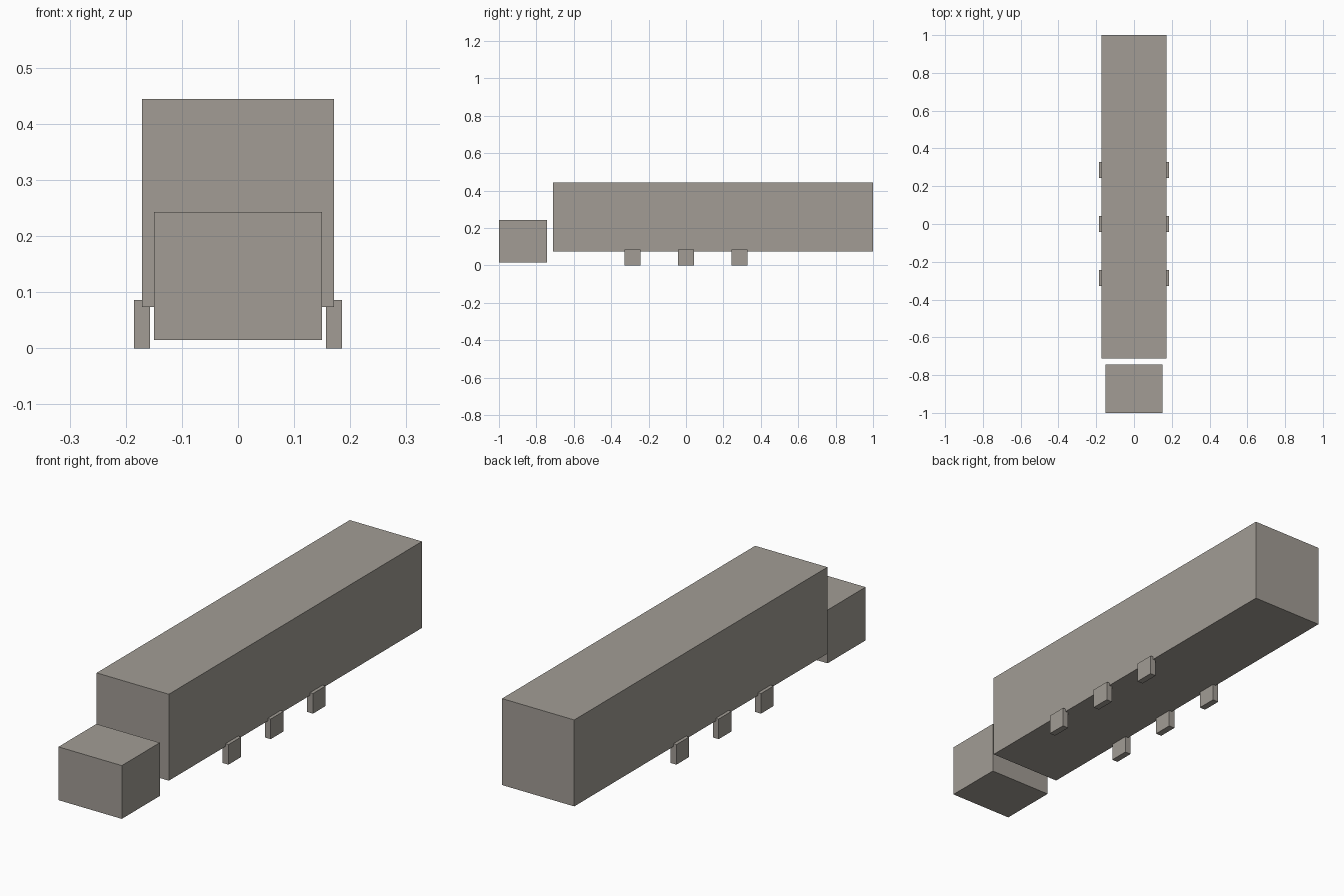
import bpy

if "Cube" in bpy.data.objects:
    bpy.data.objects.remove(bpy.data.objects["Cube"])

# Single warm grey for the whole model
grey = bpy.data.materials.new("warm_grey")
grey.diffuse_color = (0.36, 0.335, 0.30, 1.0)
grey.use_nodes = True
grey.node_tree.nodes["Principled BSDF"].inputs["Base Color"].default_value = grey.diffuse_color


def box(name, low, high):
    """Axis-aligned block between two opposite corners."""
    centre = [(a + b) / 2 for a, b in zip(low, high)]
    bpy.ops.mesh.primitive_cube_add(size=1, location=centre)
    obj = bpy.context.object
    obj.name = name
    obj.scale = [b - a for a, b in zip(low, high)]
    bpy.ops.object.transform_apply(location=False, rotation=False, scale=True)
    obj.data.materials.append(grey)
    return obj


# Long cargo body and the lower cab in front of it
box("cargo_body", (-0.171, -0.712, 0.074), (0.171, 1.0, 0.444))
box("cab", (-0.15, -1.0, 0.015), (0.15, -0.743, 0.243))

# Three pairs of square wheel blocks
for axle, y in (("front", -0.286), ("middle", 0.0), ("rear", 0.286)):
    for side, x in (("left", -0.171), ("right", 0.171)):
        box(f"{axle}_{side}_wheel",
            (x - 0.014, y - 0.043, 0.0), (x + 0.014, y + 0.043, 0.086))
